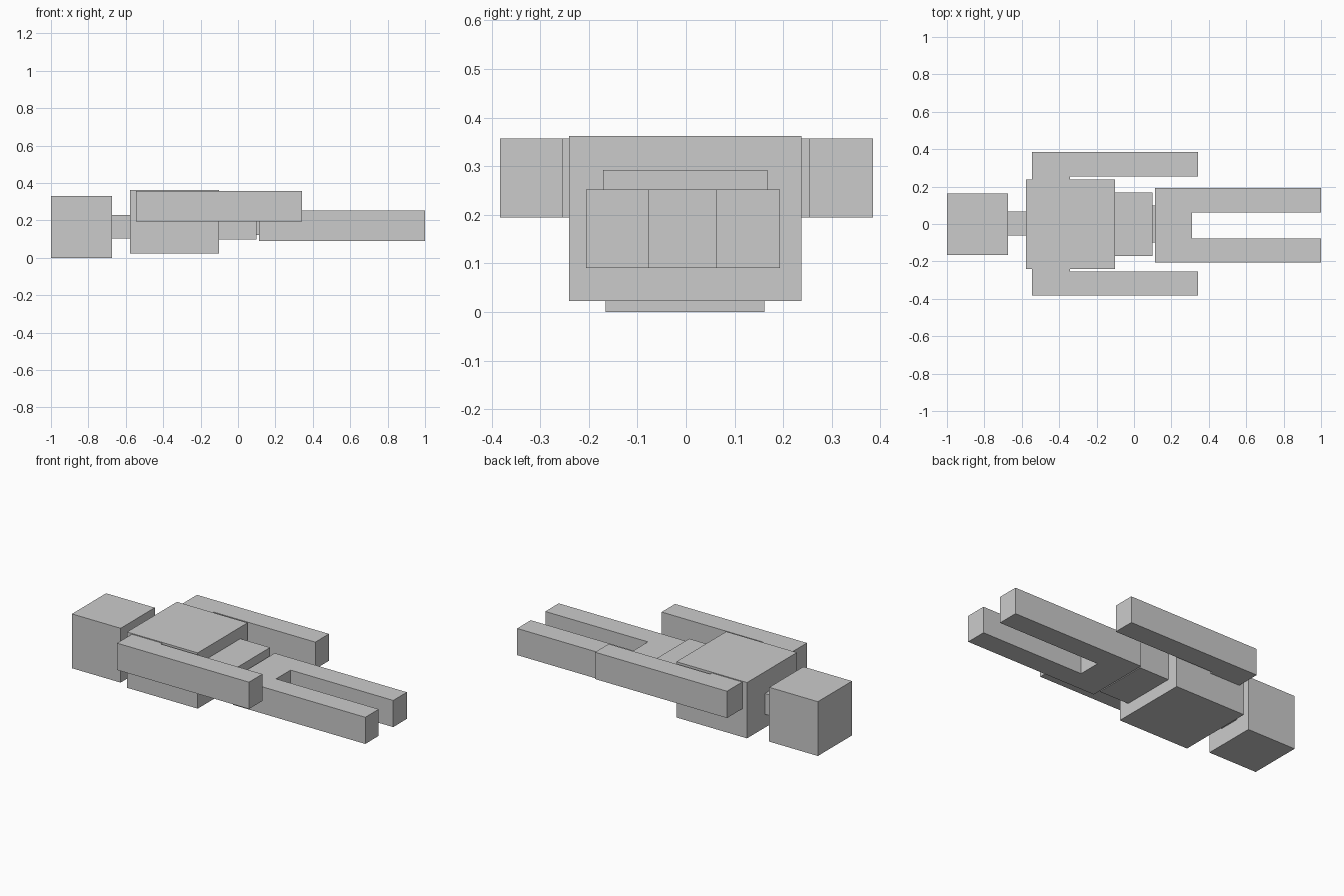
import bpy, bmesh

if "Cube" in bpy.data.objects:
    bpy.data.objects.remove(bpy.data.objects["Cube"])


def prism(name, outline, z0, z1):
    """Extrude a top-view outline (counter-clockwise) from z0 to z1."""
    bm = bmesh.new()
    base = bm.faces.new([bm.verts.new((x, y, z0)) for x, y in outline])
    top = bmesh.ops.extrude_face_region(bm, geom=[base])["geom"]
    for v in top:
        if isinstance(v, bmesh.types.BMVert):
            v.co.z = z1
    bmesh.ops.recalc_face_normals(bm, faces=bm.faces)
    mesh = bpy.data.meshes.new(name)
    bm.to_mesh(mesh)
    bm.free()
    obj = bpy.data.objects.new(name, mesh)
    bpy.context.collection.objects.link(obj)
    return obj


def block(name, x, y, z):
    return prism(name, [(x[0], y[0]), (x[1], y[0]), (x[1], y[1]), (x[0], y[1])], *z)


def fork(name, x0, x_slot, x1, outer, slot, z):
    """U-shaped limb pair: a bridge with two bars running along +x."""
    return prism(name, [(x0, outer[0]), (x1, outer[0]), (x1, slot[0]), (x_slot, slot[0]),
                        (x_slot, slot[1]), (x1, slot[1]), (x1, outer[1]), (x0, outer[1])], *z)


# Lying figure, head at -x
block("head", (-1.0, -0.673), (-0.166, 0.162), (0.0, 0.33))
block("neck", (-0.673, -0.577), (-0.062, 0.066), (0.104, 0.23))
block("chest", (-0.577, -0.102), (-0.241, 0.238), (0.023, 0.362))
block("waist", (-0.102, 0.098), (-0.171, 0.168), (0.097, 0.292))
block("hip_joint", (0.098, 0.112), (-0.1, 0.098), (0.122, 0.24))

# Arms joined through the shoulders, legs joined at the pelvis
fork("arms", -0.545, -0.341, 0.342, (-0.383, 0.385), (-0.254, 0.254), (0.194, 0.357))
fork("legs", 0.112, 0.31, 1.0, (-0.206, 0.193), (-0.077, 0.062), (0.09, 0.252))
